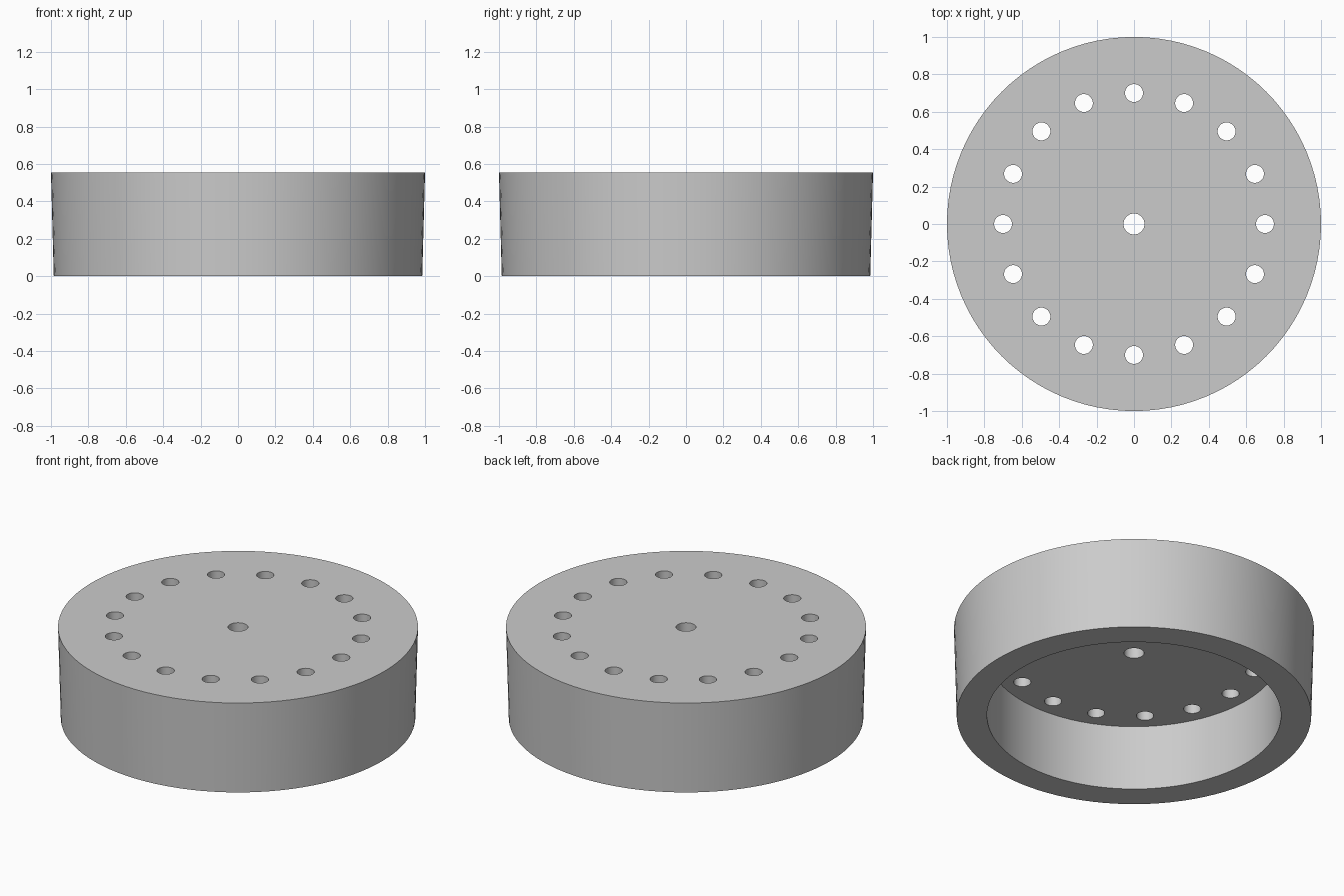
import bpy
import bmesh
from math import cos, sin, tau, radians
from mathutils import Matrix

cube = bpy.data.objects.get("Cube")
if cube:
    bpy.data.objects.remove(cube, do_unlink=True)

HEIGHT = 0.555
CAVITY_DEPTH = 0.4
HOLE_RING = 0.7
HOLE_COUNT = 16

grey = bpy.data.materials.new("plain grey")
grey.use_nodes = True
grey.diffuse_color = (0.6, 0.6, 0.6, 1)
grey.node_tree.nodes["Principled BSDF"].inputs["Base Color"].default_value = (0.6, 0.6, 0.6, 1)


def round_solids(name, solids, segments):
    """One object from upright (x, y, bottom, top, bottom radius, top radius) solids."""
    bm = bmesh.new()
    for x, y, low, high, r_low, r_high in solids:
        bmesh.ops.create_cone(bm, cap_ends=True, segments=segments,
                              radius1=r_low, radius2=r_high, depth=high - low,
                              matrix=Matrix.Translation((x, y, (low + high) / 2)))
    mesh = bpy.data.meshes.new(name)
    bm.to_mesh(mesh)
    bm.free()
    mesh.materials.append(grey)
    obj = bpy.data.objects.new(name, mesh)
    bpy.context.collection.objects.link(obj)
    return obj


# Slightly flared drum
lid = round_solids("round_lid", [(0, 0, 0, HEIGHT, 0.985, 1)], 96)

# Open cavity underneath
cavity = round_solids("cavity_cutter", [(0, 0, -0.1, CAVITY_DEPTH, 0.817, 0.817)], 96)

# Centre hole and ring of holes through the top plate
low, high = CAVITY_DEPTH - 0.1, HEIGHT + 0.1
holes = [(0, 0, low, high, 0.056, 0.056)]
for i in range(HOLE_COUNT):
    a = tau * i / HOLE_COUNT
    holes.append((HOLE_RING * cos(a), HOLE_RING * sin(a), low, high, 0.048, 0.048))
hole_cutter = round_solids("hole_cutter", holes, 32)

# Cut, then drop the cutters
bpy.context.view_layer.objects.active = lid
for cutter in (cavity, hole_cutter):
    cutter.hide_render = True
    mod = lid.modifiers.new(cutter.name, 'BOOLEAN')
    mod.operation = 'DIFFERENCE'
    mod.solver = 'EXACT'
    mod.object = cutter
    bpy.ops.object.modifier_apply(modifier=mod.name)
    bpy.data.objects.remove(cutter, do_unlink=True)

# Smooth walls with crisp rims
bpy.ops.object.select_all(action='DESELECT')
lid.select_set(True)
bpy.ops.object.shade_smooth_by_angle(angle=radians(30))
